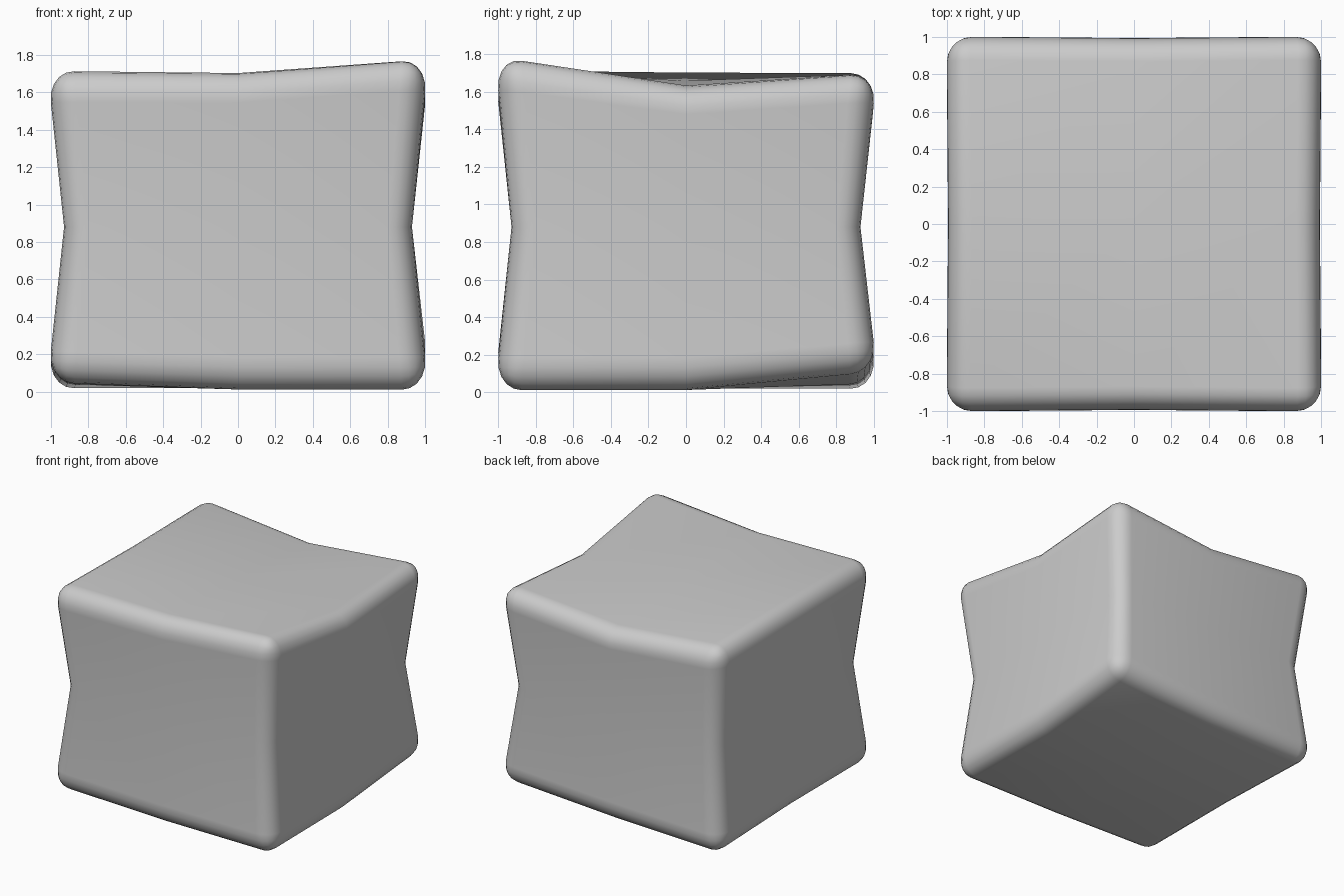
import bpy, bmesh

if "Cube" in bpy.data.objects:
    bpy.data.objects.remove(bpy.data.objects["Cube"])

# Warp controls over a 3 x 3 grid: rows y = -1, 0, 1; columns x = -1, 0, 1
TOP = [[1.715, 1.71, 1.80], [1.71, 1.66, 1.63], [1.715, 1.61, 1.715]]
BOTTOM = [[0.05, 0.01, 0.01], [0.04, 0.02, 0.01], [0.01, 0.045, 0.12]]
CORNER_XY, EDGE_XY, WAIST_XY, MID_Z = 1.02, 1.01, 0.93, 0.88
R_XY, R_Z = 0.14, 0.20          # rounding radius across and up, of half size


def bilinear(grid, x, y):
    i, j = (0 if x < 0 else 1), (0 if y < 0 else 1)
    u, v = x + 1 - i, y + 1 - j
    low = grid[j][i] * (1 - u) + grid[j][i + 1] * u
    high = grid[j + 1][i] * (1 - u) + grid[j + 1][i + 1] * u
    return low * (1 - v) + high * v


def warp(p):
    x, y, z = p
    t = abs(z)
    end = bilinear(TOP if z > 0 else BOTTOM, x, y)

    def spread(other):
        rim = EDGE_XY + (CORNER_XY - EDGE_XY) * abs(other)
        return WAIST_XY * (1 - t) + rim * t

    return x * spread(y), y * spread(x), MID_Z + (end - MID_Z) * t


# Rounded cube, split through the middle of every side
bm = bmesh.new()
bmesh.ops.create_cube(bm, size=2)
bmesh.ops.subdivide_edges(bm, edges=bm.edges[:], cuts=1, use_grid_fill=True)
half_z = R_XY / R_Z
for v in bm.verts:
    v.co.z *= half_z
bm.normal_update()
rim = [e for e in bm.edges if e.calc_face_angle(0) > 1]
bmesh.ops.bevel(bm, geom=rim, offset=R_XY, offset_type='OFFSET',
                segments=5, profile=0.5, affect='EDGES')

# Pinched waist and uneven corners
for v in bm.verts:
    v.co = warp((v.co.x, v.co.y, v.co.z / half_z))
bmesh.ops.recalc_face_normals(bm, faces=bm.faces[:])
for f in bm.faces:
    f.smooth = True

mesh = bpy.data.meshes.new("rounded_block")
bm.to_mesh(mesh)
bm.free()
block = bpy.data.objects.new("rounded_block", mesh)
bpy.context.collection.objects.link(block)
